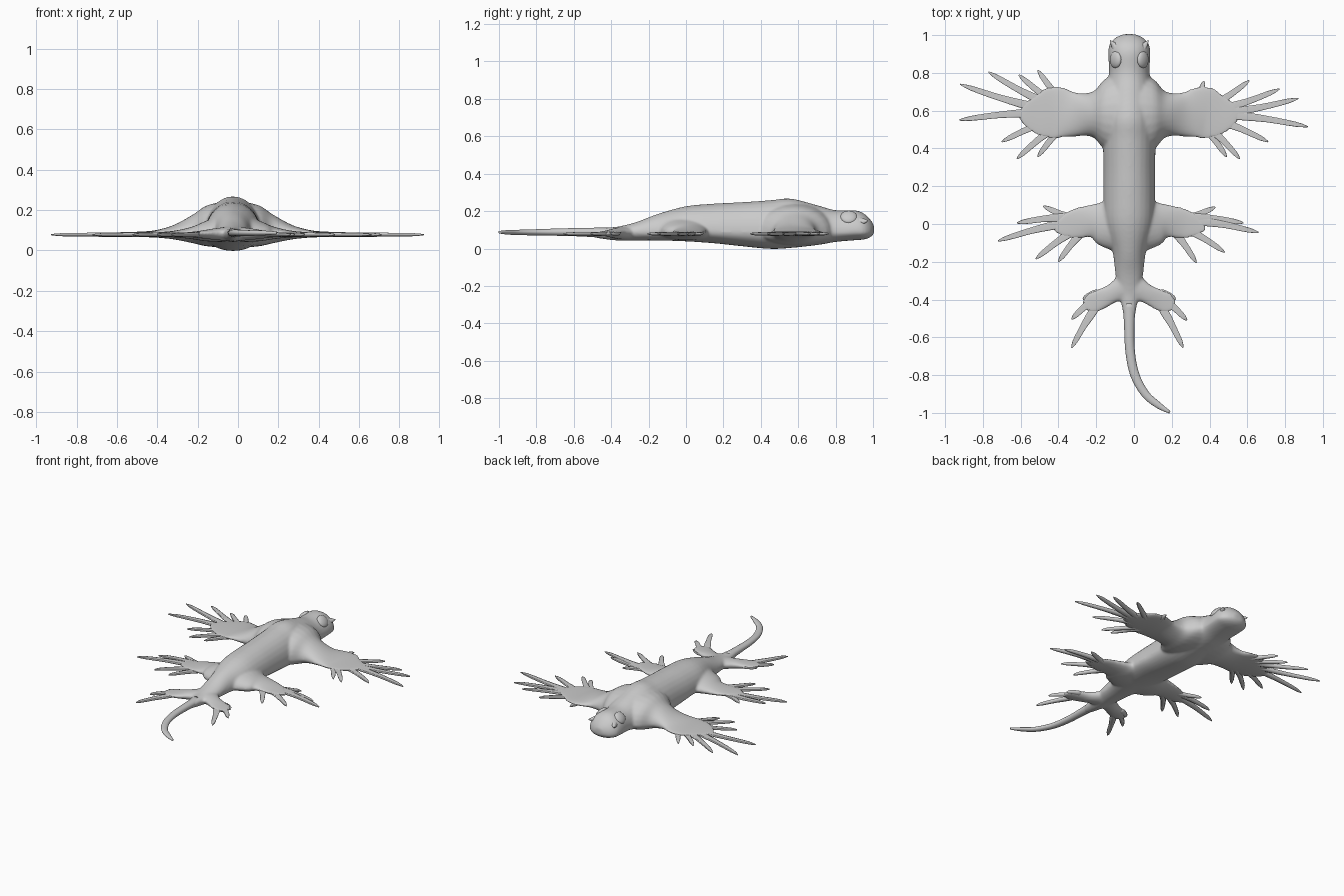
import bpy
import math
from mathutils import Vector

cube = bpy.data.objects.get("Cube")
if cube:
    bpy.data.objects.remove(cube, do_unlink=True)

MID = -0.025      # centre line of the body
PLANE = 0.078     # height of the flat fringe

skin = bpy.data.materials.new("pale grey skin")
skin.use_nodes = True
skin.diffuse_color = (0.6, 0.6, 0.6, 1)
bsdf = skin.node_tree.nodes["Principled BSDF"]
bsdf.inputs["Base Color"].default_value = skin.diffuse_color
bsdf.inputs["Roughness"].default_value = 0.8


def smooth_path(rows, steps):
    """Catmull-Rom interpolation of station rows."""
    rows = [Vector(r) for r in rows]
    result = []
    for i in range(len(rows) - 1):
        a, b = rows[max(i - 1, 0)], rows[i]
        c, d = rows[i + 1], rows[min(i + 2, len(rows) - 1)]
        for k in range(steps):
            t = k / steps
            result.append(0.5 * (2 * b + (c - a) * t + (2 * a - 5 * b + 4 * c - d) * t * t
                                 + (3 * b - a - 3 * c + d) * t ** 3))
    return result + [rows[-1]]


def loft(verts, faces, rows, sides=16, steps=4):
    """Closed tube through stations: x, y, half width, top, bottom."""
    path = smooth_path(rows, steps)
    start = len(verts)
    for i, (x, y, half, top, bottom) in enumerate(path):
        before, after = path[max(i - 1, 0)], path[min(i + 1, len(path) - 1)]
        tangent = Vector((after[0] - before[0], after[1] - before[1])).normalized()
        side = Vector((tangent.y, -tangent.x))
        waist = min(max(PLANE + 0.01, bottom + (top - bottom) * 0.3), top)
        for k in range(sides):
            a = math.tau * k / sides
            rise = (top - waist) if math.sin(a) > 0 else (waist - bottom)
            offset = side * (math.cos(a) * max(half, 0.001))
            verts.append((x + offset.x, y + offset.y, waist + rise * math.sin(a)))
    for i in range(len(path) - 1):
        for k in range(sides):
            p, q = start + i * sides, (k + 1) % sides
            faces.append((p + k, p + sides + k, p + sides + q, p + q))
    last = len(verts) - sides
    faces.append(tuple(range(start, start + sides)))
    faces.append(tuple(reversed(range(last, last + sides))))


def make_object(name, verts, faces):
    mesh = bpy.data.meshes.new(name)
    mesh.from_pydata(verts, [], faces)
    mesh.materials.append(skin)
    mesh.shade_smooth()
    obj = bpy.data.objects.new(name, mesh)
    bpy.context.collection.objects.link(obj)
    return obj


def mirrored(rows):
    return [(2 * MID - r[0], *r[1:]) for r in rows]


# Trunk and head stations: y, half width, top, bottom
trunk = [(1.005, .03, .125, .08), (.985, .075, .155, .06), (.95, .105, .188, .048),
         (.9, .112, .205, .044), (.8, .108, .205, .035), (.7, .125, .232, .018),
         (.56, .14, .267, .003), (.45, .14, .258, -.002), (.3, .137, .248, .012),
         (.15, .137, .24, .028), (0, .13, .226, .038), (-.15, .088, .185, .043),
         (-.27, .073, .14, .043), (-.38, .05, .115, .043), (-.5, .028, .11, .06)]

# Limb stations on the left side: x, y, half width, top, bottom
limbs = {
    "front": [(MID, .58, .24, .25, .01), (.1, .58, .19, .225, .02), (.17, .58, .12, .18, .035),
              (.27, .58, .118, .125, .055), (.36, .59, .14, .1, .064),
              (.44, .58, .12, .093, .066), (.52, .58, .07, .091, .068), (.56, .58, .02, .088, .072)],
    "middle": [(MID, .0, .17, .2, .04), (.1, .005, .13, .15, .045), (.17, .015, .09, .12, .055),
               (.25, .005, .08, .1, .064), (.32, -.01, .06, .092, .067),
               (.38, -.015, .02, .088, .072)],
    "rear": [(MID, -.32, .08, .12, .045), (.06, -.365, .052, .11, .052), (.13, -.4, .055, .098, .06),
             (.18, -.42, .052, .092, .066), (.22, -.43, .02, .088, .072)],
}

# Trunk and limbs fused into one soft skin
verts, faces = [], []
loft(verts, faces, [(MID, *row) for row in trunk], sides=28)
for rows in limbs.values():
    loft(verts, faces, rows, sides=24)
    loft(verts, faces, mirrored(rows), sides=24)
body = make_object("body", verts, faces)
remesh = body.modifiers.new("fuse", "REMESH")
remesh.mode = "VOXEL"
remesh.voxel_size = 0.008
remesh.use_smooth_shade = True
soften = body.modifiers.new("soften", "SMOOTH")
soften.factor = 0.5
soften.iterations = 8

# Curling tail
verts, faces = [], []
loft(verts, faces, [(MID, -.42, .033, .112, .055), (MID, -.55, .027, .11, .064),
                    (-.02, -.68, .025, .107, .068), (.005, -.8, .024, .103, .07),
                    (.06, -.9, .021, .1, .072), (.13, -.96, .017, .098, .075),
                    (.19, -.997, .007, .094, .08)])
make_object("tail", verts, faces)

# Fringe fingers: wrist point and finger tips for each limb
fans = {
    "left_front": ((.3, .58), [(.61, .76), (.77, .715), (.87, .665), (.92, .515), (.71, .435),
                               (.56, .345), (.49, .355), (.37, .757)]),
    "right_front": ((-.3, .58), [(-.51, .815), (-.61, .79), (-.77, .805), (-.92, .74),
                                 (-.925, .55), (-.7, .435), (-.62, .345), (-.51, .355)]),
    "left_middle": ((.15, .02), [(.43, .09), (.58, .005), (.66, -.045), (.48, -.15), (.33, -.205)]),
    "right_middle": ((-.2, .02), [(-.48, .095), (-.62, .005), (-.72, -.09), (-.52, -.185),
                                  (-.4, -.2)]),
    "left_rear": ((.1, -.38), [(.22, -.4), (.28, -.51), (.26, -.655)]),
    "right_rear": ((-.15, -.38), [(-.27, -.4), (-.33, -.505), (-.33, -.655)]),
}
# Finger profile: distance along, half width, half thickness
profile = [(0.1, .012, .008), (.4, .022, .011), (.65, .017, .01), (.9, .013, .008), (1, .003, .003)]
for name, (wrist, tips) in fans.items():
    verts, faces = [], []
    for tip in tips:
        a, b = Vector(wrist), Vector(tip)
        sag = Vector((0, 0.02 if b.y < a.y else -0.02))
        rows = []
        for t, half, thick in profile:
            p = a.lerp(b, t) + sag * math.sin(math.pi * t)
            rows.append((p.x, p.y, half, PLANE + thick, PLANE - thick))
        loft(verts, faces, rows, sides=8, steps=3)
    make_object(name + "_fingers", verts, faces)

# Eyes and pointed brow horns
for name, sign in (("left", 1), ("right", -1)):
    bpy.ops.mesh.primitive_uv_sphere_add(segments=20, ring_count=10, radius=1,
                                         location=(MID + sign * .072, .87, .168))
    eye = bpy.context.object
    eye.name = name + "_eye"
    eye.scale = (.042, .045, .02)
    eye.rotation_euler = (0, sign * math.radians(50), 0)
    eye.data.materials.append(skin)
    bpy.ops.object.shade_smooth()

    bpy.ops.mesh.primitive_cone_add(vertices=10, radius1=.035, radius2=.002, depth=.07,
                                    location=(MID + sign * .08, .945, .145))
    horn = bpy.context.object
    horn.name = name + "_brow_horn"
    aim = Vector((sign * .6, .75, .1))
    horn.rotation_euler = aim.to_track_quat("Z", "Y").to_euler()
    horn.data.materials.append(skin)
    bpy.ops.object.shade_smooth_by_angle(angle=math.radians(40))
